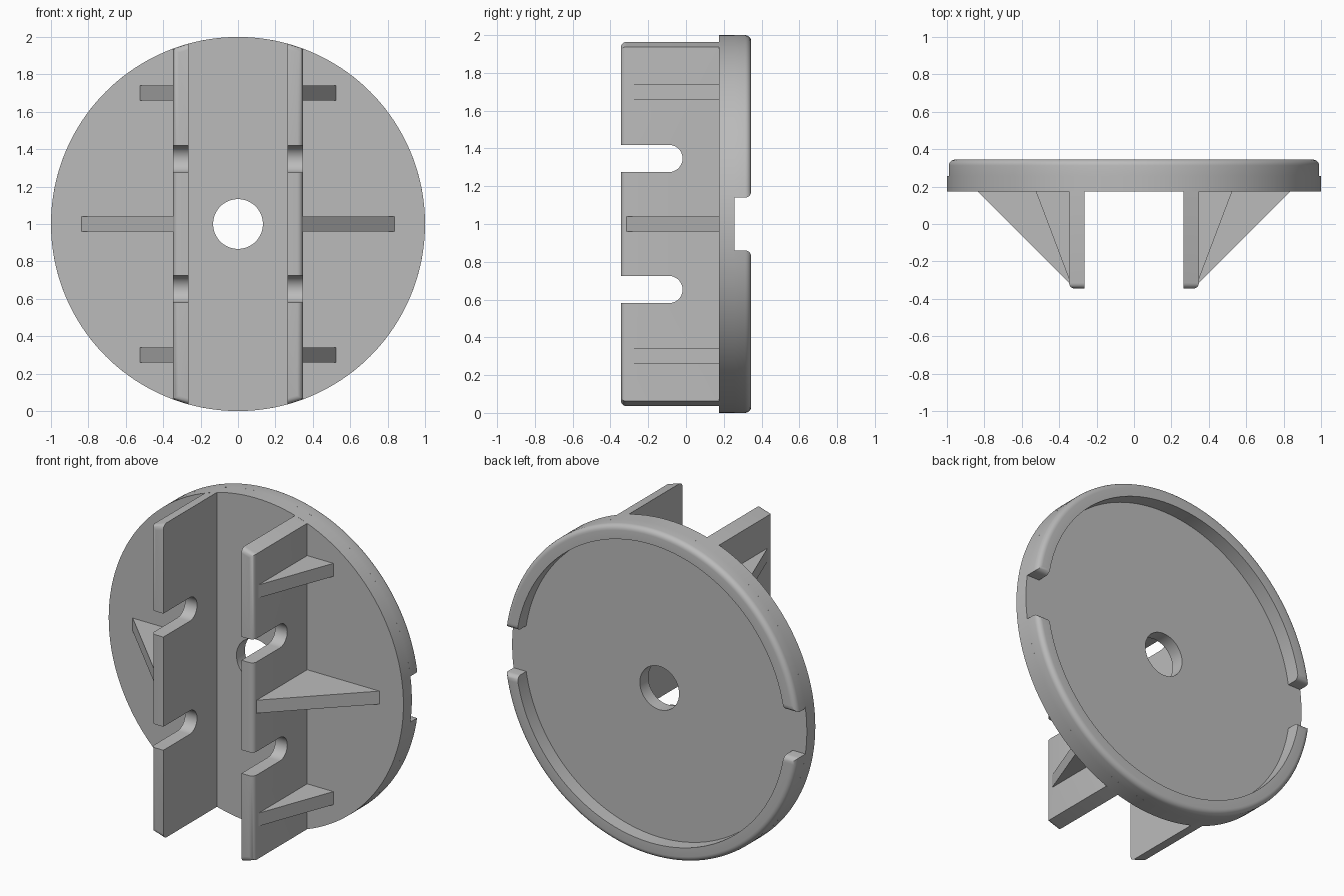
import bpy, bmesh
from math import asin, pi, cos, sin, radians

if "Cube" in bpy.data.objects:
    bpy.data.objects.remove(bpy.data.objects["Cube"])

R, MID = 1.0, 1.0                    # disc radius and centre height
FRONT, FACE, FLOOR, BACK = -0.345, 0.175, 0.257, 0.345
IN, OUT = 0.265, 0.347               # wall faces in x

grey = bpy.data.materials.new("grey plastic")
grey.use_nodes = True
colour = (0.5, 0.5, 0.5, 1)
grey.diffuse_color = colour
grey.node_tree.nodes["Principled BSDF"].inputs["Base Color"].default_value = colour


def finish(name, bm, smooth=True):
    bmesh.ops.recalc_face_normals(bm, faces=bm.faces)
    mesh = bpy.data.meshes.new(name)
    bm.to_mesh(mesh)
    bm.free()
    ob = bpy.data.objects.new(name, mesh)
    bpy.context.collection.objects.link(ob)
    mesh.materials.append(grey)
    bpy.ops.object.select_all(action="DESELECT")
    ob.select_set(True)
    bpy.context.view_layer.objects.active = ob
    if smooth:
        bpy.ops.object.shade_smooth_by_angle(angle=radians(35))
    return ob


def ring(section, steps, gap=None, turn=0):
    """Sweep an (r, y) section about the disc axis, or along an arc ending at a flat gap."""
    bm = bmesh.new()
    rows = []
    for i in range(steps + (gap is not None)):
        row = []
        for r, y in section:
            start = asin(gap / r) if gap else 0
            sweep = pi - 2 * start if gap else 2 * pi
            a = turn + start + sweep * i / steps
            row.append(bm.verts.new((r * cos(a), y, MID + r * sin(a))))
        rows.append(row)
    n = len(section)
    for i in range(steps):
        a, b = rows[i], rows[(i + 1) % len(rows)]
        for j in range(n):
            k = (j + 1) % n
            bm.faces.new((a[j], a[k], b[k], b[j]))
    if gap:
        bm.faces.new(rows[0])
        bm.faces.new(rows[-1])
    return bm


def prism(points, offset):
    """Extrude a closed 3D outline by an offset vector."""
    bm = bmesh.new()
    face = bm.faces.new([bm.verts.new(p) for p in points])
    made = bmesh.ops.extrude_face_region(bm, geom=[face])["geom"]
    bmesh.ops.translate(bm, vec=offset, verts=[v for v in made if isinstance(v, bmesh.types.BMVert)])
    bmesh.ops.recalc_face_normals(bm, faces=bm.faces)
    return bm


def round_edges(bm, test, width):
    edges = [e for e in bm.edges if test(*(v.co for v in e.verts))]
    bmesh.ops.bevel(bm, geom=edges, offset=width, segments=5, profile=0.5, affect="EDGES")


# Round base plate with centre hole
finish("base_plate", ring([(0.133, FACE), (R, FACE), (R, FLOOR), (0.133, FLOOR)], 128))

# Two raised rim halves with softened outer and end edges
for name, turn in (("upper_rim", 0), ("lower_rim", pi)):
    bm = ring([(0.915, FLOOR), (R, FLOOR), (R, BACK), (0.915, BACK)], 64, 0.14, turn)

    def rim_edge(a, b):
        outer = all((v.x ** 2 + (v.z - MID) ** 2) > 0.98 for v in (a, b))
        end = all(abs(abs(v.z - MID) - 0.14) < 1e-4 for v in (a, b))
        return min(a.y, b.y) > BACK - 1e-4 and (outer or end)
    round_edges(bm, rim_edge, 0.032)
    finish(name, bm)

for side, s in (("left", 1), ("right", -1)):
    # Upright wall whose ends follow the disc outline
    zi, zo = (R - IN ** 2) ** 0.5, (R - OUT ** 2) ** 0.5
    outline = [(IN, zi), (OUT, zo), (OUT, -zo), (IN, -zi)]
    bm = prism([(s * x, FRONT, MID + z) for x, z in outline], (0, FACE - FRONT, 0))
    round_edges(bm, lambda a, b: max(a.y, b.y) < FRONT + 1e-4
                and max(abs(a.x), abs(b.x)) > OUT - 1e-4, 0.03)
    wall = finish(side + "_wall", bm, False)

    # Two round-ended slots
    for zc in (-0.347, 0.347):
        r = 0.072
        pts = [(0.2 * s, FRONT - 0.1, MID + zc - r)]
        for i in range(17):
            a = -pi / 2 + pi * i / 16
            pts.append((0.2 * s, -0.09 + r * cos(a), MID + zc + r * sin(a)))
        pts.append((0.2 * s, FRONT - 0.1, MID + zc + r))
        cutter = finish("slot_cutter", prism(pts, (0.3 * s, 0, 0)), False)
        cutter.hide_render = True
        bpy.context.view_layer.objects.active = wall
        mod = wall.modifiers.new("slot", "BOOLEAN")
        mod.operation, mod.object, mod.solver = "DIFFERENCE", cutter, "EXACT"
        bpy.ops.object.modifier_apply(modifier=mod.name)
        bpy.data.objects.remove(cutter)
    bpy.ops.object.select_all(action="DESELECT")
    wall.select_set(True)
    bpy.ops.object.shade_smooth_by_angle(angle=radians(35))

    # Triangular bracing ribs
    for label, zc, reach, tip in (("upper", 0.7, 0.525, -0.295),
                                  ("middle", 0, 0.837, -0.315),
                                  ("lower", -0.7, 0.525, -0.295)):
        z = MID + zc - 0.04
        tri = [(s * OUT, tip, z), (s * reach, FACE, z), (s * OUT, FACE, z)]
        finish(f"{side}_{label}_rib", prism(tri, (0, 0, 0.08)), False)
